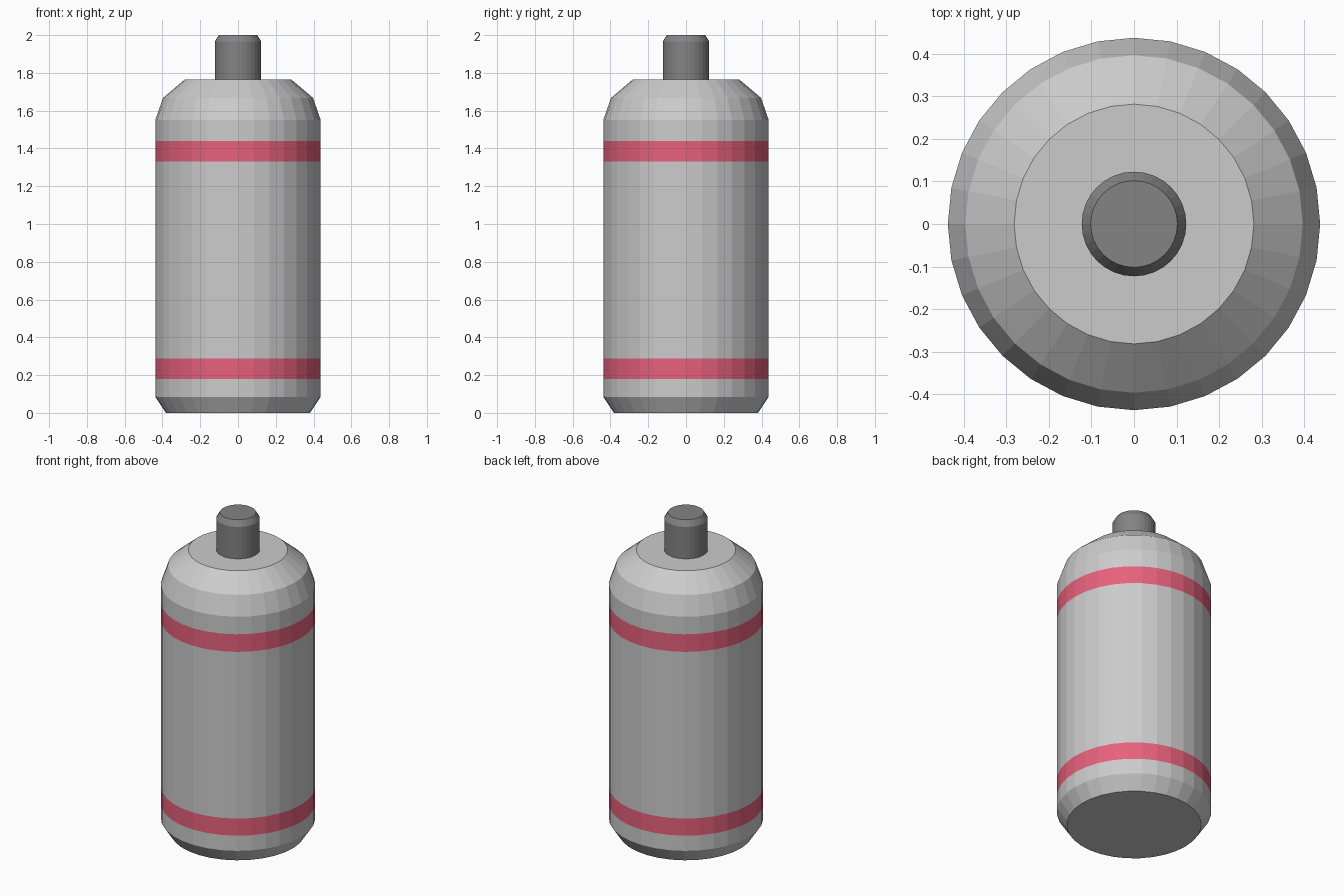
import bpy, bmesh
from math import cos, sin, pi

if "Cube" in bpy.data.objects:
    bpy.data.objects.remove(bpy.data.objects["Cube"])

SIDES = 32


def material(name, rgb):
    m = bpy.data.materials.new(name)
    m.diffuse_color = (*rgb, 1)
    m.use_nodes = True
    m.node_tree.nodes["Principled BSDF"].inputs["Base Color"].default_value = m.diffuse_color
    return m


def lathe(name, profile, mats, bands=()):
    """Spin (radius, z) points round z; rows listed in bands get the second material."""
    bm = bmesh.new()
    rings = [[bm.verts.new((r * cos(2 * pi * i / SIDES), r * sin(2 * pi * i / SIDES), z))
              for i in range(SIDES)] for r, z in profile]
    for row, (a, b) in enumerate(zip(rings, rings[1:])):
        for i in range(SIDES):
            j = (i + 1) % SIDES
            f = bm.faces.new((a[i], a[j], b[j], b[i]))
            f.material_index = 1 if row in bands else 0
    bm.faces.new(rings[0][::-1])
    bm.faces.new(rings[-1])
    mesh = bpy.data.meshes.new(name)
    bm.to_mesh(mesh)
    bm.free()
    for m in mats:
        mesh.materials.append(m)
    obj = bpy.data.objects.new(name, mesh)
    bpy.context.collection.objects.link(obj)
    return obj


grey = material("metal_grey", (0.62, 0.62, 0.62))
red = material("band_red", (0.8, 0.12, 0.2))
dark = material("nozzle_dark", (0.23, 0.23, 0.23))

# Can with chamfered base, two flush red bands and a faceted shoulder
lathe("can_body", [(0.382, 0), (0.438, 0.085), (0.438, 0.18), (0.438, 0.287),
                   (0.438, 1.33), (0.438, 1.44), (0.438, 1.55), (0.397, 1.668),
                   (0.282, 1.765)], [grey, red], bands=(2, 4))

# Spray nozzle with a small chamfer on top
lathe("spray_nozzle", [(0.123, 1.765), (0.123, 1.965), (0.102, 2.0)], [dark])
